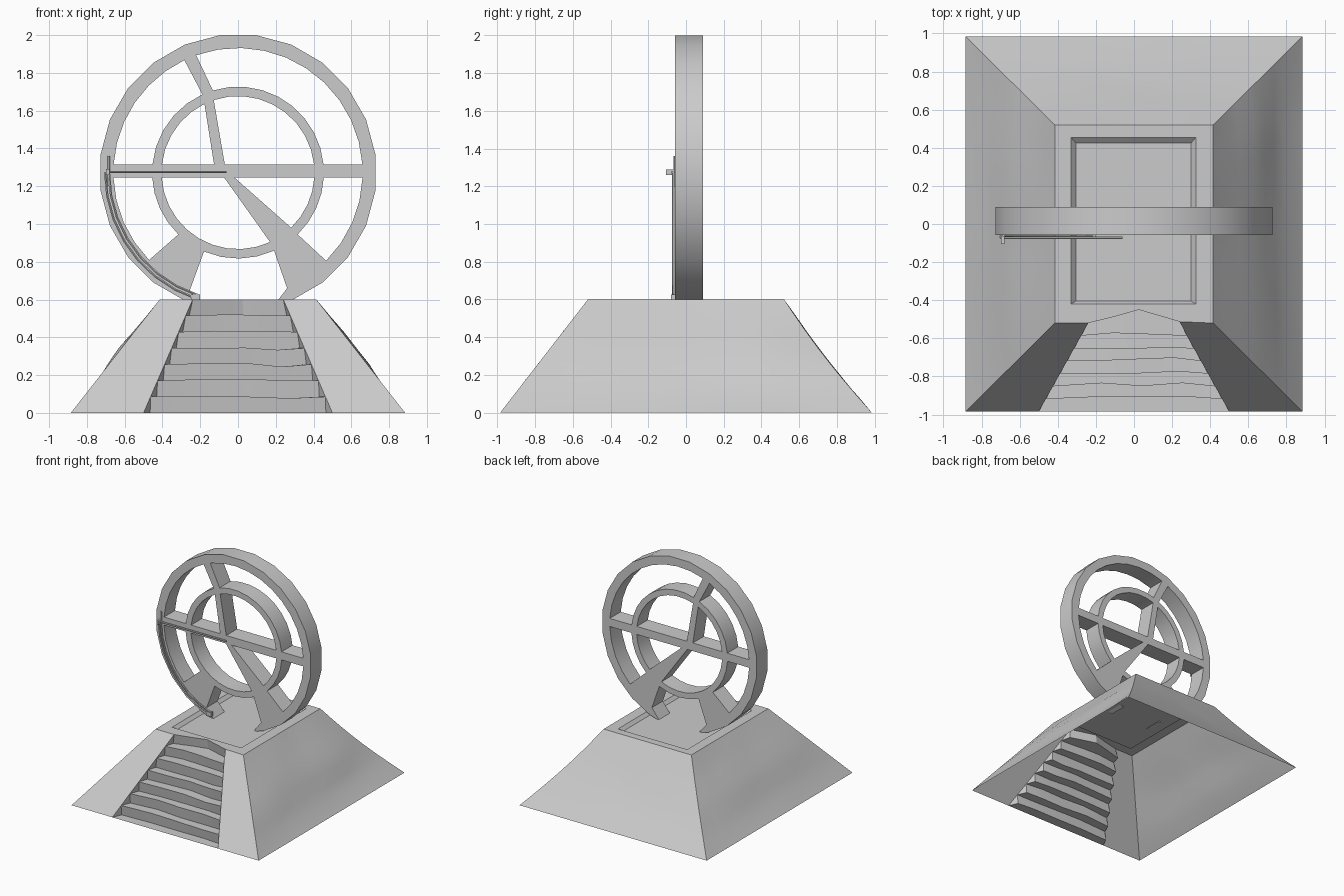
import bpy, bmesh, math, random
from mathutils import Vector

if "Cube" in bpy.data.objects:
    bpy.data.objects.remove(bpy.data.objects["Cube"])
random.seed(4)
CZ = 1.272                      # wheel centre height


def finish(obj, angle=30):
    bpy.ops.object.select_all(action='DESELECT')
    bpy.context.view_layer.objects.active = obj
    obj.select_set(True)
    if obj.type == 'CURVE':
        bpy.ops.object.convert(target='MESH')
    bpy.ops.object.shade_smooth_by_angle(angle=math.radians(angle))


def arc(r, a0, a1, step=11):
    n = max(2, round(abs(a1 - a0) / step))
    return [(r * math.cos(math.radians(a0 + (a1 - a0) * i / n)),
             CZ + r * math.sin(math.radians(a0 + (a1 - a0) * i / n))) for i in range(n + 1)]


def new_curve(name, dims):
    cu = bpy.data.curves.new(name, 'CURVE')
    cu.dimensions = dims
    ob = bpy.data.objects.new(name, cu)
    bpy.context.collection.objects.link(ob)
    return ob, cu


def spline(cu, pts, cyclic):
    s = cu.splines.new('POLY')
    s.points.add(len(pts) - 1)
    for p, c in zip(s.points, pts):
        p.co = (*c, 1) if len(c) == 3 else (*c, 0, 1)
    s.use_cyclic_u = cyclic


# Wheel: one filled outline with eight openings, extruded
def up(r): return math.degrees(math.asin(.044 / r))
def dn(r): return math.degrees(math.asin(.025 / r))


RO, RM, RI = .66, .455, .405
loops = [
    [(.185, .562)] + arc(.734, -67.5, 247.5, 15) + [(-.18, .562), (-.255, .65)]
    + arc(RM, 246.7, 294.8) + [(.26, .66)],
    arc(RO, up(RO), 109.6) + arc(RM, 107, up(RM)),
    arc(RO, 115.5, 180 - up(RO)) + arc(RM, 180 - up(RM), 114.5),
    arc(RO, 180 + dn(RO), 224.5) + arc(RM, 226, 180 + dn(RM)),
    arc(RO, 315, 360 - dn(RO)) + arc(RM, 360 - dn(RM), 314),
    arc(RI, up(RI), 108.5) + [(-.07, 1.316)],
    arc(RI, 116, 180 - up(RI)) + [(-.127, 1.316)],
    arc(RI, 180 + dn(RI), 294.8) + [(-.074, 1.247)],
    arc(RI, 314, 360 - dn(RI)) + [(-.02, 1.247)],
]
wheel, cu = new_curve("spoked_wheel", '2D')
cu.fill_mode = 'BOTH'
cu.extrude = .074
for l in loops:
    spline(cu, l, True)
wheel.rotation_euler = (math.pi / 2, 0, 0)
wheel.location.y = .015
finish(wheel)

# Thin rails on the front of the wheel
rails, cu = new_curve("wheel_rails", '3D')
cu.bevel_depth = .007
cu.bevel_resolution = 1
cu.use_fill_caps = True
for r in (.683, .703):
    spline(cu, [(x, -.067, z) for x, z in arc(r, 180, 252)], False)
spline(cu, [(-.7, -.073, 1.275), (-.06, -.073, 1.275)], False)
spline(cu, [(-.685, -.061, 1.2), (-.685, -.061, 1.36)], False)
finish(rails)


def box(name, loc, size):
    bpy.ops.mesh.primitive_cube_add(size=1, location=loc)
    bpy.context.object.name = name
    bpy.context.object.scale = size


box("rail_clamp", (-.69, -.083, 1.275), (.018, .045, .03))
box("rail_foot", (-.225, -.066, .61), (.05, .025, .035))

# Stone base: hollow sloped shell with stairs and a sunken top
N, H = 7, .6
bm = bmesh.new()


def face(*pts):
    bm.faces.new([bm.verts.new(p) for p in pts])


def grid(rows):
    for a, b in zip(rows, rows[1:]):
        for i in range(len(a) - 1):
            face(a[i], a[i + 1], b[i + 1], b[i])


BULGE = (0, -.015, -.005, .018, .024, .016, .008, 0)


def corner(sx, sy, k):
    t = k / N
    sag = math.sin(math.pi * t) * (.02 if sy > 0 else 0)     # back corners sag inwards
    return Vector((sx * (.885 - .47 * t - sag), sy * (.985 - .465 * t - sag), H * t))


def side(c0, c1, out, amount, cols=8):
    wob = [random.uniform(.5, 1.2) for _ in range(cols + 1)]
    rows = []
    for k in range(N + 1):
        row = []
        for i in range(cols + 1):
            p = corner(*c0, k).lerp(corner(*c1, k), i / cols)
            if 0 < i < cols:
                p += Vector(out) * (BULGE[k] * wob[i] * amount)
                if 0 < k < N:
                    p += Vector(out) * random.uniform(-.004, .004)
            row.append(p)
        rows.append(row)
    grid(rows)


side((1, -1), (1, 1), (1, 0, 0), 1)
side((-1, 1), (-1, -1), (-1, 0, 0), .7)
side((1, 1), (-1, 1), (0, 1, 0), .1)


# Stair noses lie on the front slope, inner corners are recessed
def nose(u, k):
    p = corner(1, -1, k)
    p.x = u * (.5 - .26 * k / N)
    return p


US = (-1, -.4, .1, .6, 1)
noses, inner = [], []
for k in range(N + 1):
    row = []
    for u in US:
        p = nose(u, k)
        if abs(u) < 1 and 0 < k < N:
            p += Vector((0, random.uniform(0, .018), random.uniform(-.014, .008)))
        if k == N:
            p.y += .07 * max(0, 1 - abs(u - .1))
        row.append(p)
    noses.append(row)
for k in range(N):
    inner.append([Vector((a.x * (.93 if abs(u) == 1 else 1), b.y + .012, a.z))
                  for a, b, u in zip(noses[k], noses[k + 1], US)])
for k in range(N):
    grid([noses[k], inner[k], noses[k + 1]])
    for e, s in ((0, -1), (-1, 1)):
        face(noses[k][e], inner[k][e], noses[k + 1][e])
        face(corner(s, -1, k), noses[k][e], noses[k + 1][e], corner(s, -1, k + 1))

# Top rim, sloped inner lip and sunken floor
top = [corner(x, y, N) for x, y in ((-1, -1), (1, -1), (1, 1), (-1, 1))]
lip = [Vector(p) for p in ((-.33, -.42, H), (.325, -.42, H), (.325, .455, H), (-.33, .455, H))]
floor = [Vector(p) for p in ((-.305, -.405, .574), (.3, -.405, .574), (.3, .425, .574), (-.305, .425, .574))]
face(top[0], *noses[N], top[1], lip[1], lip[0])
for i in range(4):
    j = (i + 1) % 4
    if i:
        face(top[i], top[j], lip[j], lip[i])
    face(lip[i], lip[j], floor[j], floor[i])
face(*floor)
bmesh.ops.remove_doubles(bm, verts=bm.verts, dist=.0005)
bmesh.ops.recalc_face_normals(bm, faces=bm.faces)
me = bpy.data.meshes.new("stone_base")
bm.to_mesh(me)
base = bpy.data.objects.new("stone_base", me)
bpy.context.collection.objects.link(base)
finish(base, 28)
